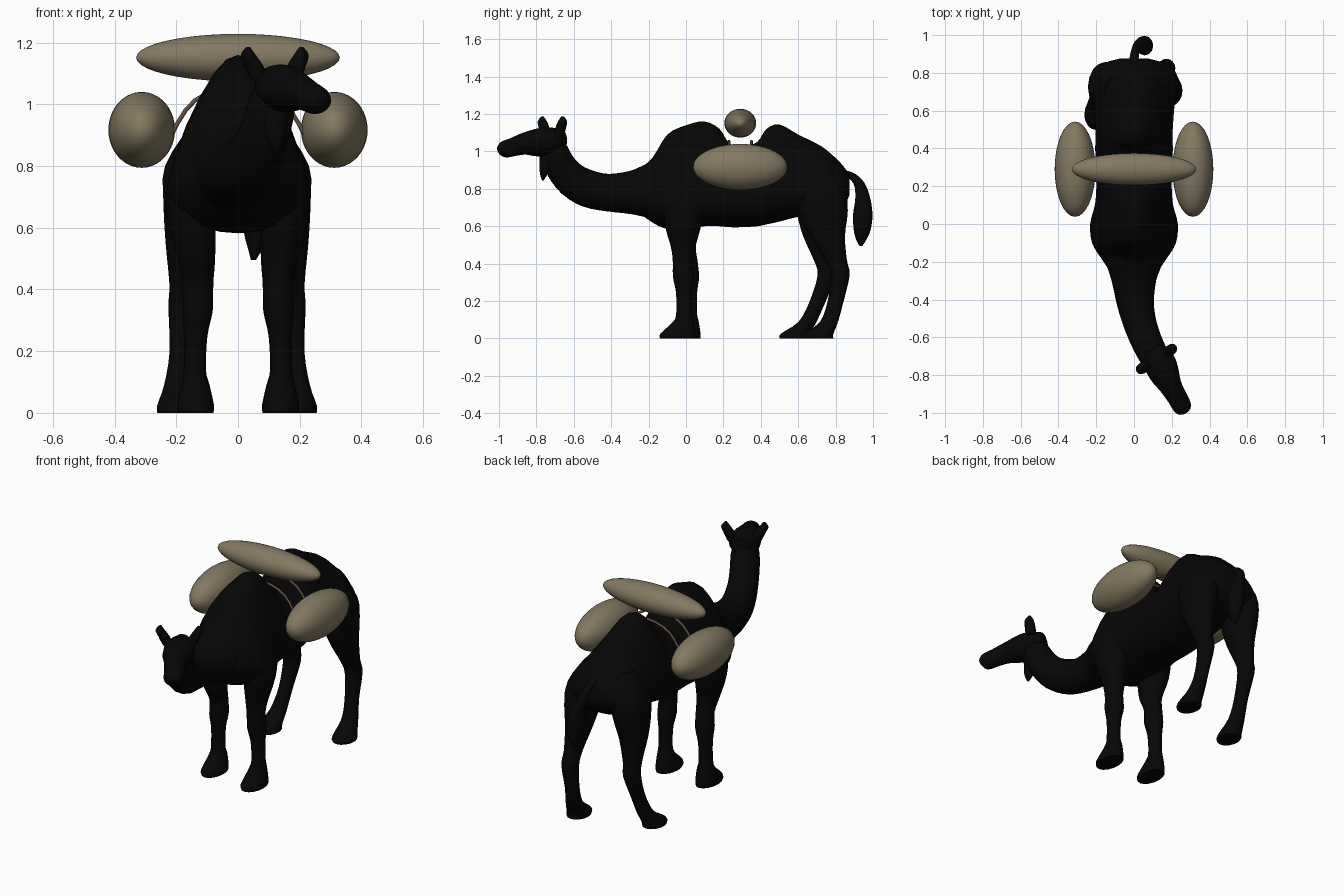
import bpy, bmesh
from math import sin, cos, pi
from mathutils import Vector


def material(name, rgb):
    m = bpy.data.materials.new(name)
    m.diffuse_color = (*rgb, 1)
    return m


hide = material("dark_hide", (0.002, 0.002, 0.002))
canvas = material("canvas", (0.23, 0.19, 0.12))
leather = material("leather", (0.12, 0.08, 0.05))


def smooth_rows(rows, steps):
    """Catmull-Rom interpolation through rows of section values."""
    out = []
    for i in range(len(rows) - 1):
        a, b, c, d = (rows[max(0, min(len(rows) - 1, i + k))] for k in (-1, 0, 1, 2))
        for s in range(steps):
            t = s / steps
            out.append([0.5 * (2 * q + (r - p) * t + (2 * p - 5 * q + 4 * r - e) * t * t
                               + (3 * q - p - 3 * r + e) * t ** 3)
                        for p, q, r, e in zip(a, b, c, d)])
    return out + [list(rows[-1])]


def skin(name, rings, mat):
    """Joins point rings into a closed smooth mesh."""
    bm = bmesh.new()
    vr = [[bm.verts.new(p) for p in ring] for ring in rings]
    n = len(vr[0])
    for r0, r1 in zip(vr, vr[1:]):
        for i in range(n):
            j = (i + 1) % n
            bm.faces.new((r0[i], r0[j], r1[j], r1[i]))
    bm.faces.new(vr[0])
    bm.faces.new(vr[-1])
    bmesh.ops.recalc_face_normals(bm, faces=bm.faces)
    me = bpy.data.meshes.new(name)
    bm.to_mesh(me)
    bm.free()
    ob = bpy.data.objects.new(name, me)
    bpy.context.collection.objects.link(ob)
    finish(ob, mat)
    return ob


def finish(ob, mat):
    ob.data.materials.append(mat)
    bpy.ops.object.select_all(action='DESELECT')
    ob.select_set(True)
    bpy.context.view_layer.objects.active = ob
    bpy.ops.object.shade_smooth_by_angle(angle=0.9)


def limb(name, rows, flat=True, n=16, steps=3):
    """Rows are x, y, z, side radius, depth radius; flat keeps rings level."""
    rows = smooth_rows(rows, steps)
    centres = [Vector(r[:3]) for r in rows]
    rings = []
    for i, r in enumerate(rows):
        u, v = Vector((1, 0, 0)), Vector((0, 1, 0))
        if not flat:
            t = (centres[min(i + 1, len(rows) - 1)] - centres[max(i - 1, 0)]).normalized()
            u = t.cross(Vector((0, 0, 1))).normalized()
            v = u.cross(t)
        rings.append([centres[i] + u * r[3] * cos(2 * pi * k / n) + v * r[4] * sin(2 * pi * k / n)
                      for k in range(n)])
    return skin(name, rings, hide)


# Trunk with two humps: y, belly z, back z, half width, z of widest point
trunk = [(-.26, .68, .90, .12, .78), (-.18, .62, .965, .175, .76), (-.10, .585, 1.09, .222, .74),
         (0, .585, 1.14, .232, .72), (.10, .60, 1.16, .207, .74), (.18, .60, 1.12, .20, .76),
         (.23, .595, 1.045, .20, .77), (.30, .595, 1.025, .20, .77), (.38, .60, 1.05, .205, .78),
         (.43, .61, 1.12, .205, .79), (.50, .625, 1.144, .205, .80), (.60, .65, 1.09, .212, .80),
         (.72, .66, 1.03, .22, .79), (.80, .68, .965, .205, .79), (.85, .72, .91, .16, .80),
         (.875, .77, .87, .08, .82)]
rings = []
for y, zb, zt, w, zw in smooth_rows(trunk, 3):
    ring = []
    for k in range(24):
        c, s = cos(2 * pi * k / 24), sin(2 * pi * k / 24)
        taper = 1 - 0.32 * max(s, 0)
        ring.append((w * c * taper, y, zw + s * (zt - zw if s > 0 else zw - zb)))
    rings.append(ring)
skin("trunk", rings, hide)

# Neck and head, turned to the right
limb("neck", [(0, -.15, .79, .16, .17), (0, -.22, .785, .145, .14), (0, -.30, .78, .118, .115),
              (.008, -.42, .78, .098, .10), (.03, -.52, .80, .088, .10), (.06, -.605, .845, .083, .095),
              (.09, -.67, .92, .08, .085), (.11, -.705, 1.0, .077, .077),
              (.12, -.72, 1.06, .065, .06)], flat=False)
limb("head", [(.10, -.655, 1.07, .045, .045), (.13, -.72, 1.06, .082, .07),
              (.16, -.79, 1.048, .08, .075), (.195, -.86, 1.042, .060, .060),
              (.23, -.92, 1.025, .053, .050), (.255, -.967, 1.012, .050, .046),
              (.268, -.99, 1.004, .036, .03), (.272, -.997, 1.0, .012, .01)], flat=False)
limb("beard", [(.12, -.725, 1.0, .055, .06), (.12, -.745, .93, .04, .04),
               (.125, -.76, .88, .025, .022), (.125, -.765, .845, .005, .005)], n=10)
for side, (bx, by), (tx, ty) in (("left", (.07, -.75), (.033, -.768)),
                                 ("right", (.175, -.68), (.205, -.66))):
    limb(side + "_ear", [(bx, by, 1.08, .03, .028), ((bx + tx) / 2, (by + ty) / 2, 1.125, .03, .03),
                         (tx, ty, 1.16, .024, .026), (tx, ty, 1.186, .006, .008)], n=10)

# Legs; the left hind leg steps further forward
fore = [(.11, 0, .86, .06, .07), (.145, -.01, .75, .082, .115), (.15, -.015, .62, .078, .10),
        (.134, -.015, .5, .060, .068), (.13, -.005, .42, .050, .053), (.132, 0, .33, .050, .057),
        (.137, .003, .25, .038, .044), (.14, .003, .14, .036, .042), (.138, 0, .09, .046, .055),
        (.138, -.03, .025, .06, .095), (.138, -.03, 0, .058, .095)]
hind = [(.09, .71, .93, .06, .07), (.135, .725, .8, .095, .125), (.15, .735, .68, .085, .13),
        (.16, .755, .55, .068, .095), (.168, .80, .42, .048, .06), (.172, .825, .34, .047, .05),
        (.178, .80, .2, .037, .043), (.188, .765, .09, .045, .048), (.195, .71, .025, .06, .078),
        (.195, .71, 0, .06, .078)]
for side, sx in (("left", -1), ("right", 1)):
    limb(side + "_front_leg", [(sx * r[0], r[1] - sx * .013 * (r[2] < .5), *r[2:]) for r in fore])
    step = 0.13 if sx < 0 else 0
    limb(side + "_hind_leg", [(sx * (r[0] + step * .05), r[1] - step * max(0, 1 - r[2] / .75), *r[2:])
                              for r in hind])

# Tail with tuft
limb("tail", [(0, .81, .90, .03, .04), (0, .87, .88, .025, .035), (.01, .925, .83, .022, .03),
              (.035, .945, .75, .036, .04), (.055, .945, .66, .045, .052),
              (.058, .942, .58, .038, .045), (.055, .937, .53, .022, .028),
              (.05, .935, .495, .008, .008)], n=12)


# Packs: two side bags and a roll across the back
def pack(name, loc, radii):
    bpy.ops.mesh.primitive_uv_sphere_add(segments=32, ring_count=20, location=loc)
    ob = bpy.context.object
    ob.name = name
    ob.scale = radii
    finish(ob, canvas)


for side, sx in (("left", -1), ("right", 1)):
    pack(side + "_bag", (sx * .312, .29, .917), (.108, .252, .123))
pack("back_roll", (0, .29, 1.151), (.33, .085, .077))

# Straps over the back
half = [(.25, .88), (.215, .90), (.195, .94), (.17, .98), (.14, 1.012), (.10, 1.035), (.05, 1.05)]
for name, y in (("front_strap", .23), ("rear_strap", .35)):
    path = [(-x, z) for x, z in half] + [(0, 1.055)] + half[::-1]
    cu = bpy.data.curves.new(name, 'CURVE')
    cu.dimensions = '3D'
    cu.bevel_depth = .007
    cu.bevel_resolution = 2
    sp = cu.splines.new('POLY')
    sp.points.add(len(path) - 1)
    for p, (x, z) in zip(sp.points, path):
        p.co = (x, y, z, 1)
    cu.materials.append(leather)
    bpy.context.collection.objects.link(bpy.data.objects.new(name, cu))
